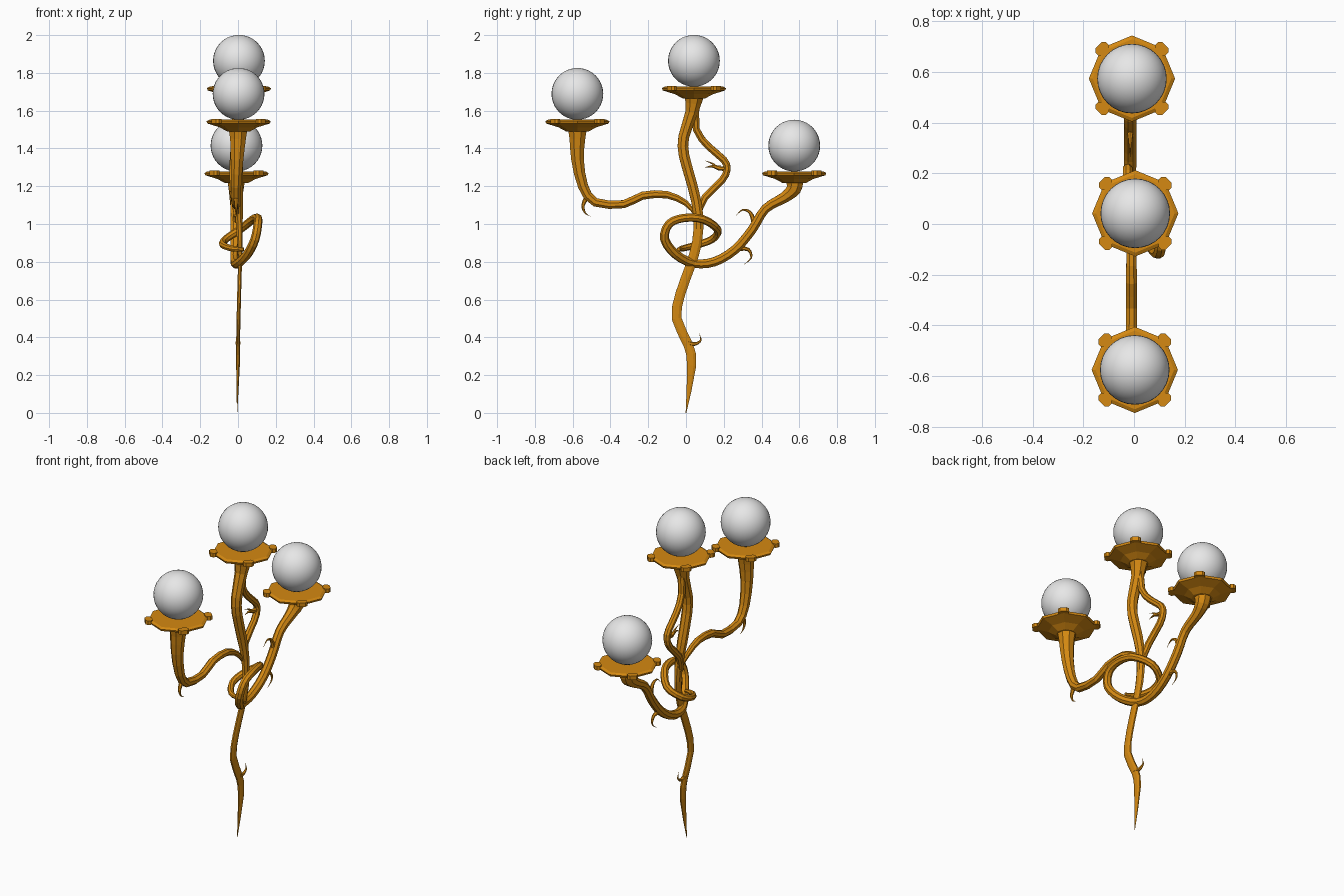
import bpy
import bmesh
import math
from mathutils import Vector, Matrix

default_cube = bpy.data.objects.get("Cube")
if default_cube:
    bpy.data.objects.remove(default_cube, do_unlink=True)


def make_material(name, colour):
    material = bpy.data.materials.new(name)
    material.use_nodes = True
    material.diffuse_color = colour
    material.node_tree.nodes["Principled BSDF"].inputs["Base Color"].default_value = colour
    return material


gold = make_material("antique gold", (.66, .25, .006, 1))
white = make_material("white glass", (.8, .8, .8, 1))


def add_object(name, bm, material, location=(0, 0, 0), smooth=False):
    bmesh.ops.recalc_face_normals(bm, faces=bm.faces)
    for face in bm.faces:
        face.smooth = smooth
    mesh = bpy.data.meshes.new(name)
    bm.to_mesh(mesh)
    bm.free()
    mesh.materials.append(material)
    obj = bpy.data.objects.new(name, mesh)
    obj.location = location
    bpy.context.collection.objects.link(obj)
    return obj


def smooth_path(points, steps):
    """Spline through points whose fourth value is the radius."""
    points = [Vector(p) for p in points]
    padded = [points[0]] + points + [points[-1]]
    result = []
    for a, b, c, d in zip(padded, padded[1:], padded[2:], padded[3:]):
        for step in range(steps):
            t = step / steps
            tangent_b, tangent_c = (c - a) / 2, (d - b) / 2
            bend = (b - c) * 2 + tangent_b + tangent_c
            pull = (c - b) * 3 - tangent_b * 2 - tangent_c
            result.append(b + tangent_b * t + pull * t * t + bend * t ** 3)
    return result + [points[-1]]


def round_section(z):
    return 1


def stem_section(z):
    """Thin blade at the foot, round near the top."""
    return min(1, max(.4, .4 + (z - .8) * 1.5))


def tube(name, points, steps=2, sides=8, section=round_section):
    """Sweep a faceted, tapering ring along the path."""
    path = smooth_path(points, steps)
    centres = [p.to_3d() for p in path]
    bm = bmesh.new()
    rings = []
    normal = Vector((1, 0, 0))
    last = len(path) - 1
    for i, centre in enumerate(centres):
        tangent = (centres[min(i + 1, last)] - centres[max(i - 1, 0)]).normalized()
        normal = (normal - tangent * normal.dot(tangent)).normalized()
        side = tangent.cross(normal)
        radius = max(path[i].w, .001)
        ring = []
        for k in range(sides):
            angle = math.tau * (k + .5) / sides
            offset = normal * math.cos(angle) * section(centre.z) + side * math.sin(angle)
            ring.append(bm.verts.new(centre + offset * radius))
        rings.append(ring)
    for low, high in zip(rings, rings[1:]):
        for k in range(sides):
            n = (k + 1) % sides
            bm.faces.new((low[k], low[n], high[n], high[k]))
    bm.faces.new(rings[0])
    bm.faces.new(rings[-1])
    return add_object(name, bm, gold)


def lamp(label, x, y, top):
    """Octagonal dish with four corner clips and a glass globe."""
    bm = bmesh.new()
    # Dish profile: radius and height below the top
    profile = [(.155, 0), (.17, -.008), (.165, -.02), (.1, -.04), (.06, -.062)]
    rings = []
    for radius, height in profile:
        rings.append([bm.verts.new((radius * math.cos(k * math.tau / 8),
                                    radius * math.sin(k * math.tau / 8), height))
                      for k in range(8)])
    for low, high in zip(rings, rings[1:]):
        for k in range(8):
            n = (k + 1) % 8
            bm.faces.new((low[k], low[n], high[n], high[k]))
    bm.faces.new(rings[0])
    bm.faces.new(rings[-1])
    add_object(label + "_dish", bm, gold, (x, y, top))

    # Corner clips
    bm = bmesh.new()
    for k in range(4):
        turn = Matrix.Rotation(math.pi / 4 + k * math.pi / 2, 4, "Z")
        place = turn @ Matrix.Translation((.166, 0, -.008))
        shape = Matrix.Diagonal((.04, .058, .024, 1))
        clip = bmesh.ops.create_cube(bm, size=1, matrix=place @ shape)
        edges = {e for v in clip["verts"] for e in v.link_edges
                 if abs(e.verts[0].co.z - e.verts[1].co.z) > .01}
        bmesh.ops.bevel(bm, geom=list(edges), offset=.012, segments=1, affect="EDGES")
    add_object(label + "_clips", bm, gold, (x, y, top))

    # Glass globe
    bm = bmesh.new()
    bmesh.ops.create_uvsphere(bm, u_segments=32, v_segments=20, radius=.137)
    add_object(label + "_globe", bm, white, (x, y, top + .137), smooth=True)


lamp("front", .003, -.575, 1.552)
lamp("middle", .005, .042, 1.727)
lamp("back", -.008, .573, 1.278)

# Main stem, from pointed foot to the middle dish
tube("main_stem", [
    (-.005, 0, 0, .002), (0, .03, .25, .026), (0, .012, .36, .027),
    (.003, -.05, .5, .028), (.006, -.03, .63, .028), (.01, .02, .77, .028),
    (.01, .058, .9, .028), (.005, .065, 1.05, .028), (0, .035, 1.2, .029),
    (0, -.01, 1.36, .03), (0, -.012, 1.46, .031), (0, .03, 1.59, .036),
    (.003, .042, 1.67, .053)], section=stem_section)

# Front arm
tube("front_arm", [
    (0, -.575, 1.5, .054), (0, -.575, 1.45, .045), (-.005, -.574, 1.34, .036),
    (-.01, -.545, 1.2, .029), (-.01, -.48, 1.115, .025), (-.01, -.33, 1.105, .023),
    (-.01, -.23, 1.15, .023), (-.01, -.1, 1.155, .021), (-.01, 0, 1.11, .016),
    (0, .05, 1.05, .008)])

# Back arm, coiling around the main stem
tube("back_arm", [
    (-.01, .575, 1.23, .05), (-.01, .57, 1.185, .042), (-.015, .52, 1.14, .031),
    (-.015, .42, 1.08, .026), (-.015, .35, .97, .026), (-.015, .26, .865, .026),
    (-.015, .15, .8, .026), (0, .04, .792, .025), (.05, -.055, .84, .025),
    (.09, -.113, .92, .024), (.105, -.09, 1, .023), (.105, -.01, 1.032, .022),
    (.08, .09, 1.025, .022), (.01, .168, .97, .021), (-.065, .14, .92, .02),
    (-.08, .06, .89, .019), (-.03, -.02, .87, .016), (.03, -.04, .865, .01)], steps=3)

# Slender vine leaving and rejoining the main stem
tube("side_vine", [
    (0, .05, 1.65, .025), (-.01, .055, 1.5, .02), (-.02, .12, 1.41, .02),
    (-.025, .2, 1.34, .02), (-.025, .218, 1.29, .02), (-.025, .19, 1.23, .02),
    (-.02, .1, 1.14, .02), (-.005, .06, 1.04, .016)])


def thorn(name, x, outline):
    """Hooked thorn in a side plane, tapering to a point."""
    count = len(outline) - 1
    tube(name, [(x, y, z, .014 * (1 - i / count)) for i, (y, z) in enumerate(outline)],
         steps=3, sides=6)


thorn("stem_thorn", 0, [(.01, .37), (.05, .365), (.078, .385), (.07, .42)])
thorn("front_arm_thorn", -.01, [(-.52, 1.15), (-.545, 1.1), (-.535, 1.06), (-.505, 1.04)])
thorn("vine_thorn", -.025, [(.215, 1.295), (.17, 1.295), (.14, 1.32), (.1, 1.335)])
thorn("vine_small_thorn", -.025, [(.18, 1.295), (.14, 1.305), (.1, 1.3)])
thorn("back_arm_upper_thorn", -.015, [(.36, 1.01), (.34, 1.06), (.3, 1.075), (.265, 1.045)])
thorn("back_arm_lower_thorn", -.015, [(.27, .87), (.33, .865), (.345, .82), (.305, .785)])
